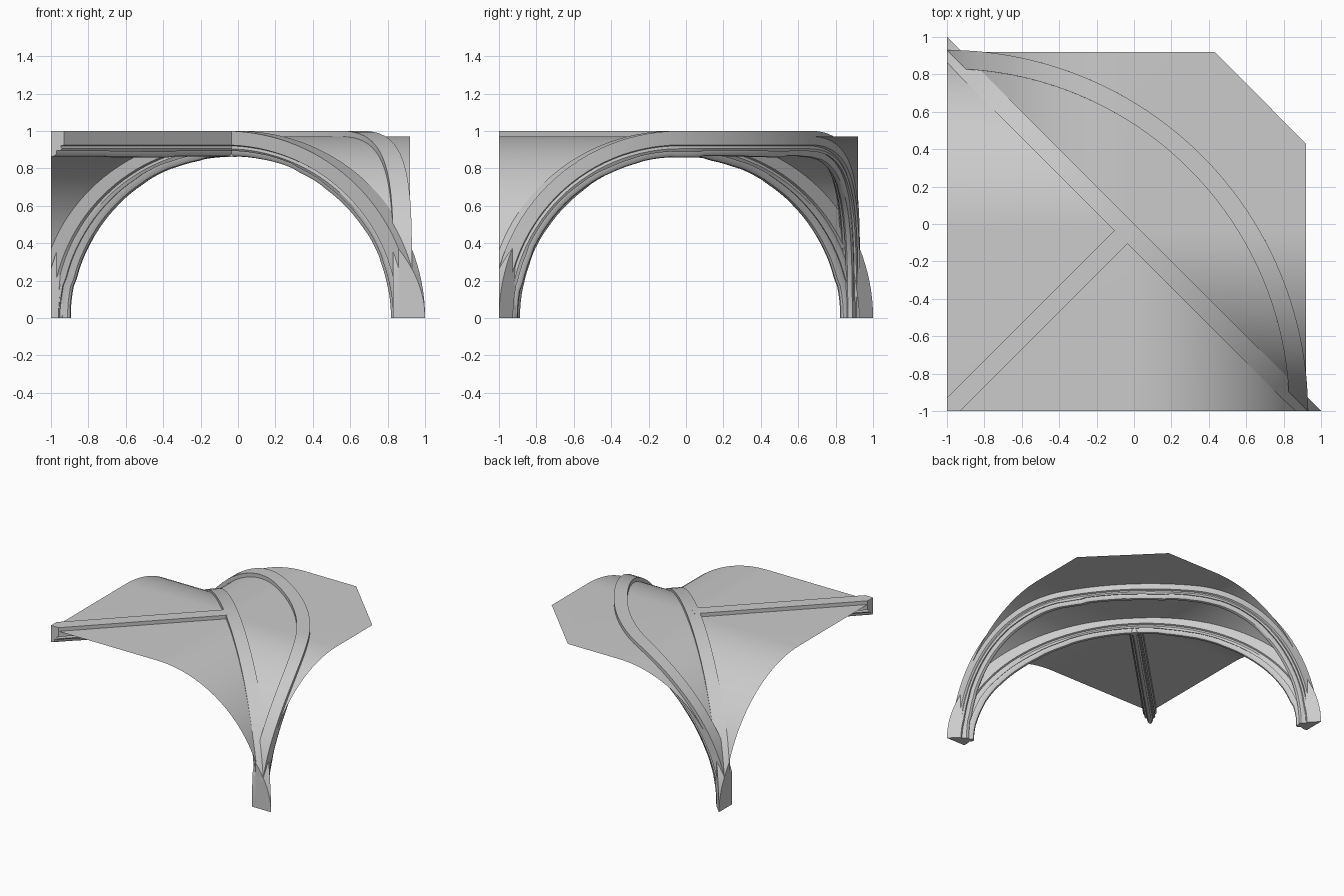
import bpy, bmesh, random
from math import sin, cos, asin, pi, sqrt
from mathutils import Vector

cube = bpy.data.objects.get("Cube")
if cube:
    bpy.data.objects.remove(cube, do_unlink=True)
random.seed(4)

C = -0.035        # vault centre on x and y
EDGE = 0.92       # far edge of the webs
WEB_R = 0.97      # barrel radius of the webs
ARC_R = 1.88      # plan radius of the curved rib

stone = bpy.data.materials.new("grey_stone")
stone.use_nodes = True
stone.diffuse_color = (0.6, 0.6, 0.6, 1)
stone.node_tree.nodes["Principled BSDF"].inputs["Base Color"].default_value = (0.6, 0.6, 0.6, 1)

# moulded rib section: (sideways offset, radius)
half = [(0.05, 1.0), (0.05, 0.925), (0.036, 0.92), (0.041, 0.905), (0.034, 0.89),
        (0.022, 0.894), (0.021, 0.875), (0.012, 0.863)]
PROFILE = half + [(0, 0.86)] + [(-w, r) for w, r in reversed(half)]


def finish(name, bm):
    mesh = bpy.data.meshes.new(name)
    bm.to_mesh(mesh)
    bm.free()
    mesh.materials.append(stone)
    ob = bpy.data.objects.new(name, mesh)
    bpy.context.collection.objects.link(ob)
    bpy.ops.object.select_all(action='DESELECT')
    ob.select_set(True)
    bpy.context.view_layer.objects.active = ob
    bpy.ops.object.shade_smooth_by_angle(angle=0.6)
    return ob


def rib(name, place, steps):
    """Sweep the moulded section; place(t, w, r) gives a point."""
    bm = bmesh.new()
    rings = []
    wobble = 0
    for i in range(steps + 1):
        if i % 4 == 0:      # uneven carved blocks on the underside
            wobble = random.uniform(-0.004, 0.006)
        rings.append([bm.verts.new(place(i / steps, w, r + (wobble if r < 0.9 else 0)))
                      for w, r in PROFILE])
    n = len(PROFILE)
    for a, b in zip(rings, rings[1:]):
        for k in range(n):
            bm.faces.new((a[k], a[(k + 1) % n], b[(k + 1) % n], b[k]))
    bm.faces.new(rings[0])
    bm.faces.new(rings[-1])
    # trim flush with the two straight sides of the bay
    for axis in (Vector((1, 0, 0)), Vector((0, 1, 0))):
        cut = bmesh.ops.bisect_plane(bm, geom=bm.verts[:] + bm.edges[:] + bm.faces[:],
                                     plane_co=-axis, plane_no=-axis, clear_outer=True)
        edges = [e for e in cut["geom_cut"] if isinstance(e, bmesh.types.BMEdge) and e.is_boundary]
        if edges:
            bmesh.ops.holes_fill(bm, edges=edges, sides=0)
    bmesh.ops.recalc_face_normals(bm, faces=bm.faces[:])
    return finish(name, bm)


def diagonal(t, w, r):
    a = pi * t
    s = w / sqrt(2)
    return (C + s + r * cos(a), C + s - r * cos(a), r * sin(a))


def ridge(t, w, r):
    s = w / sqrt(2)
    d = C - t * 1.03
    return (d + s, d - s, r)


def curved(t, w, r):
    """Quarter circle in plan: rising limb, level crown, falling limb."""
    radius = ARC_R + w
    start = asin((C + 1) / radius)
    if 0.35 <= t <= 0.65:
        a = start + (t - 0.35) / 0.3 * (pi / 2 - 2 * start)
        return (radius * cos(a) - 1, radius * sin(a) - 1, r)
    phi = min(t, 1 - t) / 0.35 * pi / 2
    y = C - r * cos(phi)
    x = radius * cos(asin((y + 1) / radius)) - 1
    z = r * sin(phi)
    return (x, y, z) if t < 0.5 else (y, x, z)


rib("diagonal_rib", diagonal, 64)
rib("ridge_rib", ridge, 24)
rib("curved_rib", curved, 80)


def web(name, line, crown, reach):
    """Two barrel strips, mirrored over the bay diagonal, and a flat crown."""
    bm = bmesh.new()
    for swap in (False, True):
        previous = None
        for i in range(33):
            d = reach * sin(pi / 2 * i / 32)
            z = sqrt(max(0, WEB_R ** 2 - d * d))
            row = [bm.verts.new((p[1], p[0], z) if swap else (p[0], p[1], z)) for p in line(d)]
            if previous:
                bm.faces.new((previous[0], row[0], row[1], previous[1]))
            previous = row
    bm.faces.new([bm.verts.new((x, y, WEB_R)) for x, y in crown])
    bmesh.ops.remove_doubles(bm, verts=bm.verts[:], dist=0.0005)
    bmesh.ops.recalc_face_normals(bm, faces=bm.faces[:])
    for f in bm.faces:
        f.normal_update()
    if sum(f.normal.z * f.calc_area() for f in bm.faces) < 0:
        bmesh.ops.reverse_faces(bm, faces=bm.faces[:])
    return finish(name, bm)


web("inner_web", lambda d: ((C + d, -1), (C + d, C - d)),
    [(-1, -1), (C, -1), (C, C), (-1, C)], 0.965)
web("outer_web", lambda d: ((C + d, C - d), (EDGE, C - d)),
    [(C, C), (EDGE, C), (EDGE, 0.43), (0.43, EDGE), (C, EDGE)], 0.955)

# small keystone where the ridge meets the diagonal
bm = bmesh.new()
bmesh.ops.create_cone(bm, cap_ends=True, segments=12, radius1=0.028, radius2=0.028, depth=0.06)
bmesh.ops.translate(bm, verts=bm.verts[:], vec=(C, C, 0.89))
finish("keystone", bm)
